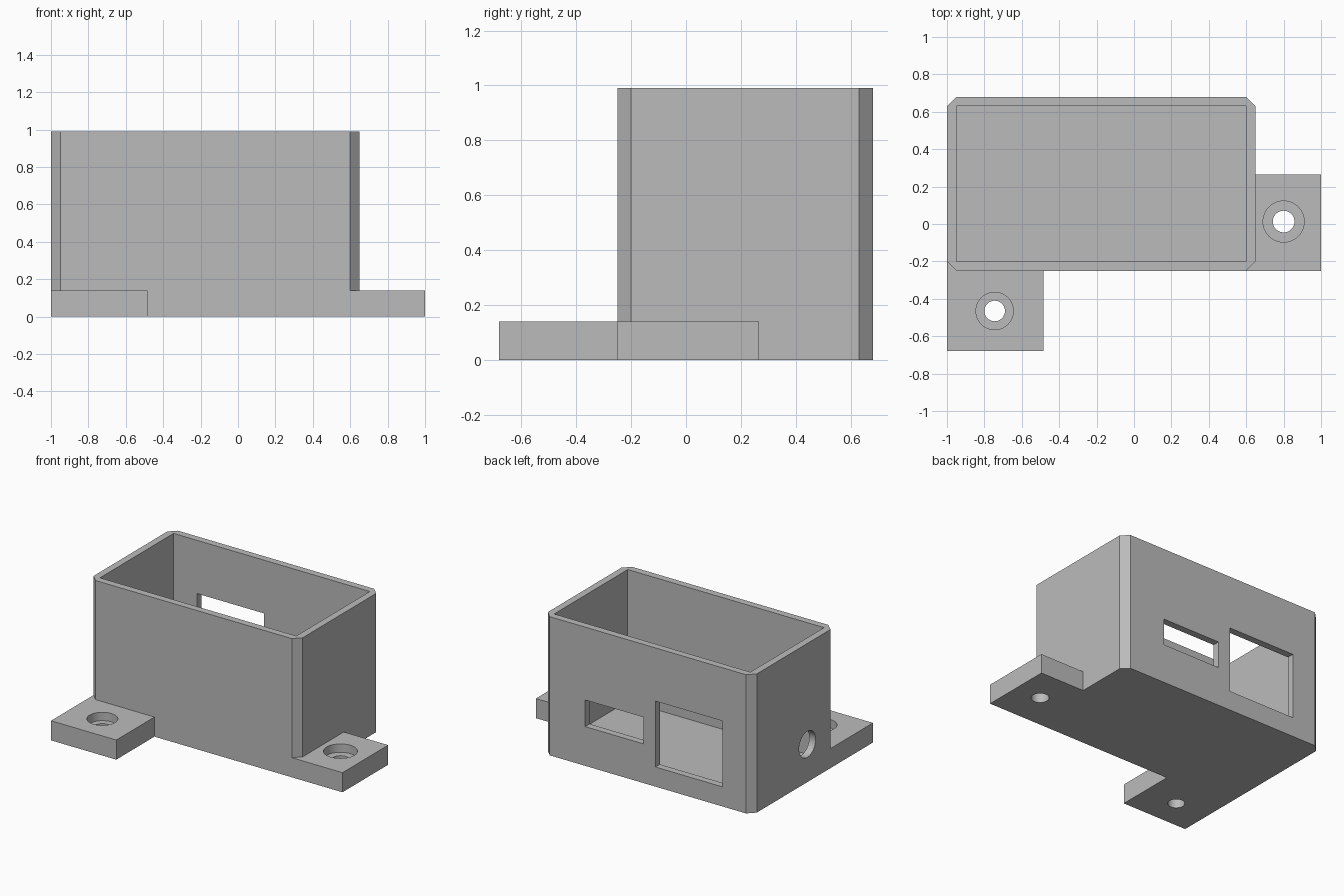
import bpy
import bmesh
from math import pi, radians
from mathutils import Matrix, Vector

cube = bpy.data.objects.get("Cube")
if cube:
    bpy.data.objects.remove(cube, do_unlink=True)

grey = bpy.data.materials.new("light grey plastic")
grey.use_nodes = True
colour = (0.5, 0.5, 0.5, 1)
grey.diffuse_color = colour
grey.node_tree.nodes["Principled BSDF"].inputs["Base Color"].default_value = colour


def add_object(name, bm):
    mesh = bpy.data.meshes.new(name)
    bmesh.ops.recalc_face_normals(bm, faces=bm.faces)
    bm.to_mesh(mesh)
    bm.free()
    mesh.materials.append(grey)
    obj = bpy.data.objects.new(name, mesh)
    bpy.context.collection.objects.link(obj)
    return obj


def block(name, x, y, z, chamfer=0):
    """Box from (min, max) pairs, with optional chamfered upright edges."""
    bm = bmesh.new()
    bmesh.ops.create_cube(bm, size=1)
    for v in bm.verts:
        v.co = Vector([r[0] if c < 0 else r[1] for c, r in zip(v.co, (x, y, z))])
    if chamfer:
        upright = [e for e in bm.edges
                   if abs(e.verts[0].co.z - e.verts[1].co.z) > 0.01]
        bmesh.ops.bevel(bm, geom=upright, offset=chamfer, segments=1,
                        affect='EDGES')
    return add_object(name, bm)


def drill(name, centre, radius, length, axis='Z'):
    bm = bmesh.new()
    turn = Matrix.Rotation(pi / 2, 4, 'Y') if axis == 'X' else Matrix()
    bmesh.ops.create_cone(bm, cap_ends=True, segments=48, radius1=radius,
                          radius2=radius, depth=length,
                          matrix=Matrix.Translation(centre) @ turn)
    return add_object(name, bm)


def combine(target, tool, operation):
    """Apply a boolean and remove its helper."""
    bpy.context.view_layer.objects.active = target
    mod = target.modifiers.new("combine", 'BOOLEAN')
    mod.operation = operation
    mod.solver = 'EXACT'
    mod.object = tool
    bpy.ops.object.modifier_apply(modifier=mod.name)
    bpy.data.objects.remove(tool, do_unlink=True)


TOP, TAB, WALL = 0.99, 0.14, 0.05
X0, X1, Y0, Y1 = -1, 0.65, -0.25, 0.68

# Chamfered box body with two mounting tabs that fill the lower corners
case = block("enclosure_case", (X0, X1), (Y0, Y1), (0, TOP), WALL)
combine(case, block("front_tab", (X0, -0.485), (-0.68, Y0 + WALL), (0, TAB)), 'UNION')
combine(case, block("side_tab", (X1 - WALL, 1), (Y0, 0.265), (0, TAB)), 'UNION')

# Open cavity above a thin floor
combine(case, block("cavity", (X0 + WALL, X1 - WALL), (Y0 + WALL, Y1 - WALL),
                    (WALL, TOP + 0.1)), 'DIFFERENCE')

# Connector windows in the back wall
for x, z in (((-0.14, 0.32), (0.28, 0.47)), ((-0.765, -0.235), (TAB, 0.61))):
    combine(case, block("window", x, (Y1 - 0.1, Y1 + 0.1), z), 'DIFFERENCE')

# Round cable hole in the right wall
combine(case, drill("cable_hole", (X0, 0.06, 0.27), 0.093, 0.2, 'X'), 'DIFFERENCE')

# Counterbored screw holes in the tabs
for x, y, bore, head in ((-0.745, -0.465, 0.055, 0.1), (0.8, 0.013, 0.058, 0.11)):
    combine(case, drill("screw_hole", (x, y, TAB / 2), bore, 0.5), 'DIFFERENCE')
    combine(case, drill("screw_head", (x, y, TAB + 0.04), head, 0.2), 'DIFFERENCE')

# Smooth the round holes, keep all corners crisp
bpy.ops.object.select_all(action='DESELECT')
case.select_set(True)
bpy.context.view_layer.objects.active = case
bpy.ops.object.shade_smooth_by_angle(angle=radians(30))
